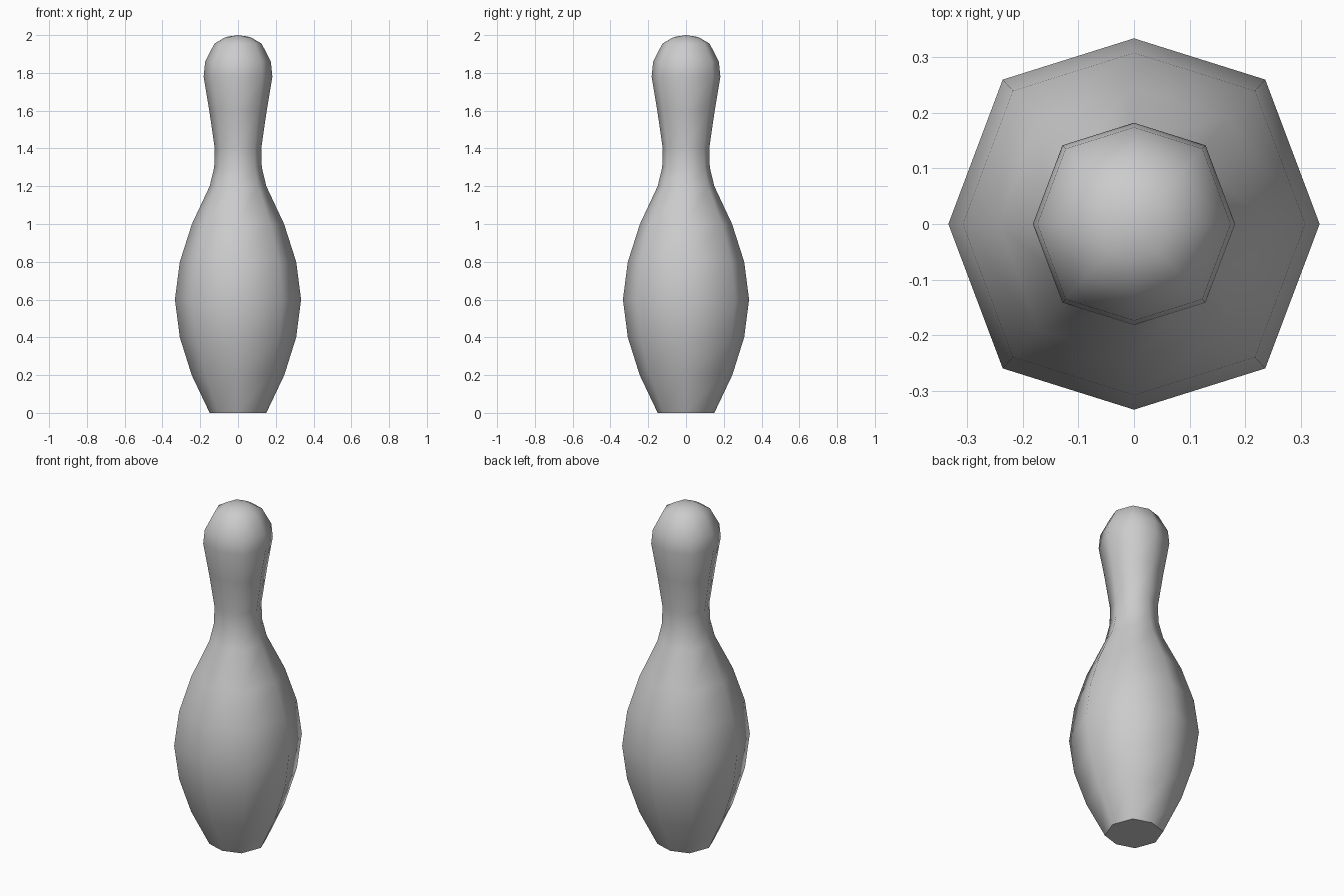
import bpy, bmesh
from math import cos, sin, pi

if "Cube" in bpy.data.objects:
    bpy.data.objects.remove(bpy.data.objects["Cube"])

# Lathe profile (radius, height) from base to crown
profile = [(.15, 0), (.245, .2), (.308, .4), (.334, .6), (.308, .8),
           (.244, 1.0), (.15, 1.2), (.126, 1.3), (.123, 1.4), (.152, 1.6),
           (.182, 1.78), (.174, 1.86), (.125, 1.955), (.065, 1.99)]
SIDES = 8

bm = bmesh.new()
rings = []
for r, z in profile:
    ring = []
    for i in range(SIDES):
        a = 2 * pi * i / SIDES
        # Diagonal corners are slightly stretched front to back
        stretch = 1.1 if i % 2 else 1.0
        ring.append(bm.verts.new((r * cos(a), r * sin(a) * stretch, z)))
    rings.append(ring)

# Side walls
for low, high in zip(rings, rings[1:]):
    for i in range(SIDES):
        j = (i + 1) % SIDES
        bm.faces.new((low[i], low[j], high[j], high[i]))

# Rounded crown
tip = bm.verts.new((0, 0, 2))
for i in range(SIDES):
    bm.faces.new((rings[-1][i], rings[-1][(i + 1) % SIDES], tip))
for f in bm.faces:
    f.smooth = True

# Flat base with a crisp rim
base = bm.faces.new(rings[0][::-1])
base.smooth = False
for e in base.edges:
    e.smooth = False

mesh = bpy.data.meshes.new("pin")
bm.to_mesh(mesh)
bm.free()
bpy.context.collection.objects.link(bpy.data.objects.new("pin", mesh))
